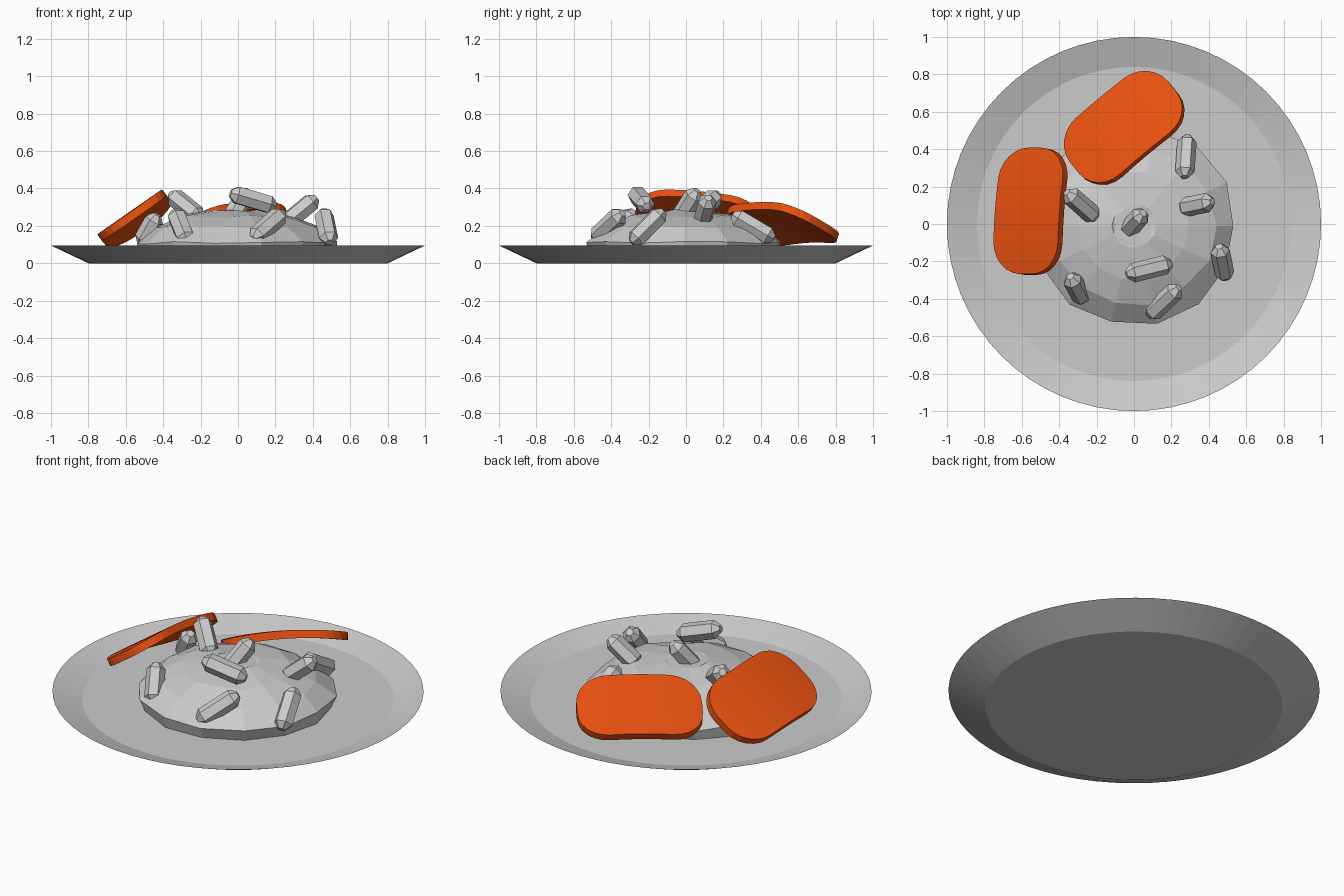
import bpy, bmesh, random
from math import sin, cos, pi, sqrt
from mathutils import Vector, Matrix

if "Cube" in bpy.data.objects:
    bpy.data.objects.remove(bpy.data.objects["Cube"])

random.seed(4)


def finish(name, bm, mat=None):
    bmesh.ops.recalc_face_normals(bm, faces=bm.faces)
    me = bpy.data.meshes.new(name)
    bm.to_mesh(me)
    bm.free()
    ob = bpy.data.objects.new(name, me)
    bpy.context.collection.objects.link(ob)
    if mat:
        me.materials.append(mat)
    return ob


def loft(bm, rings):
    """Skin a list of equal-length point rings and cap both ends."""
    vr = [[bm.verts.new(p) for p in r] for r in rings]
    n = len(vr[0])
    for a, b in zip(vr, vr[1:]):
        for i in range(n):
            j = (i + 1) % n
            bm.faces.new((a[i], a[j], b[j], b[i]))
    bm.faces.new(vr[0])
    bm.faces.new(vr[-1])


def circle(r, z, n):
    return [Vector((r * cos(2 * pi * i / n), r * sin(2 * pi * i / n), z)) for i in range(n)]


# Shallow dish: flat base, sloped rim, sunken floor
bm = bmesh.new()
loft(bm, [circle(r, z, 64) for r, z in ((0.8, 0), (1.0, 0.095), (0.84, 0.045))])
finish("plate", bm)

# Faceted, slightly uneven food mound
bm = bmesh.new()
rings = []
for r, z in ((0.53, 0.04), (0.54, 0.11), (0.44, 0.195), (0.30, 0.25), (0.12, 0.282)):
    ring = circle(r, z, 14)
    for p in ring:
        k = random.uniform(0.97, 1.03)
        p.x *= k
        p.y = p.y * k * 0.97 - 0.01
        if z > 0.1:
            p.z += random.uniform(-0.008, 0.008)
    rings.append(ring)
loft(bm, rings)
bmesh.ops.triangulate(bm, faces=[f for f in bm.faces if len(f.verts) > 4])
finish("mound", bm)

# Six-sided pieces with tapered tips, each given by its two ends
chunks = [
    ((-0.04, -0.27, 0.375), (0.20, -0.21, 0.305)),
    ((0.08, -0.49, 0.13), (0.24, -0.34, 0.27)),
    ((0.455, -0.12, 0.28), (0.49, -0.29, 0.11)),
    ((0.25, 0.085, 0.21), (0.42, 0.12, 0.35)),
    ((0.285, 0.47, 0.13), (0.27, 0.25, 0.26)),
    ((-0.04, -0.04, 0.23), (0.05, 0.06, 0.39)),
    ((-0.36, 0.17, 0.37), (-0.20, 0.03, 0.24)),
    ((-0.34, -0.28, 0.28), (-0.27, -0.41, 0.11)),
    ((-0.52, 0.22, 0.10), (-0.43, 0.17, 0.26)),
]
for i, (a, b) in enumerate(chunks):
    a, b = Vector(a), Vector(b)
    h = (b - a).length / 2
    bm = bmesh.new()
    loft(bm, [circle(r, z, 6) for r, z in
              ((0.022, -h), (0.052, -h + 0.035), (0.052, h - 0.035), (0.022, h))])
    rot = (b - a).to_track_quat('Z', 'Y').to_matrix().to_4x4()
    bm.transform(Matrix.Translation((a + b) / 2) @ rot)
    finish(f"chunk_{i + 1}", bm)

# Orange rounded slices, gently arched and leaning on the mound
orange = bpy.data.materials.new("slice_orange")
orange.diffuse_color = (0.8, 0.08, 0.005, 1)
orange.use_nodes = True
orange.node_tree.nodes["Principled BSDF"].inputs["Base Color"].default_value = orange.diffuse_color


def slice_piece(name, centre, u, v, L=0.34, W=0.21, R=0.17, T=0.022, arch=0.03):
    u = Vector(u).normalized()
    n = u.cross(Vector(v)).normalized()
    if n.z < 0:
        n = -n
    v = n.cross(u)
    xs = [-L + R - R * cos(pi / 2 * k / 6) for k in range(7)]
    xs += [x for x in (-0.09, 0)]
    xs += [-x for x in reversed(xs[:-1])]
    rings = []
    for x in xs:
        d = max(0, abs(x) - (L - R))
        w = W - R + sqrt(max(0, R * R - d * d))
        lift = arch * (0.5 - (x / L) ** 2)
        rings.append([Vector(centre) + u * x + v * s * w + n * (lift + t)
                      for s, t in ((-1, -T), (1, -T), (1, T), (-1, T))])
    bm = bmesh.new()
    loft(bm, rings)
    finish(name, bm, orange)


slice_piece("slice_left", (-0.55, 0.07, 0.235), (0.05, 0.66, -0.06), (0.82, 0, 0.57))
slice_piece("slice_back", (-0.055, 0.515, 0.205), (0.77, 0.64, 0.03), (0.58, -0.69, 0.42))
